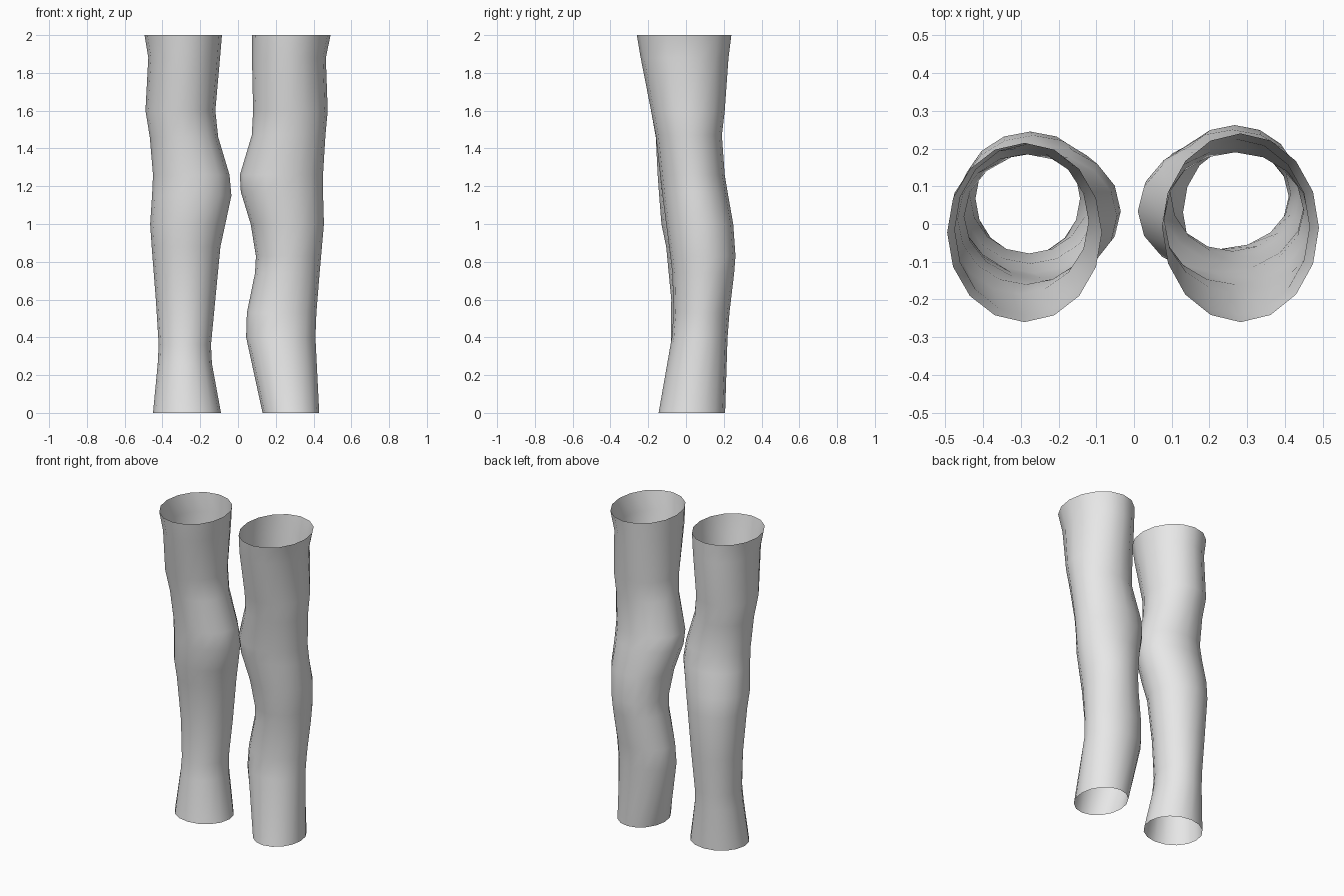
import bpy, bmesh, math

SIDES = 16

grey = bpy.data.materials.new("light grey")
grey.diffuse_color = (0.8, 0.8, 0.8, 1)

# Cross-sections from the top down: z, x min, x max, y min, y max
LEFT = [
    (2.00, -0.495, -0.085, -0.26, 0.215),
    (1.88, -0.475, -0.095, -0.24, 0.21),
    (1.60, -0.49, -0.12, -0.185, 0.20),
    (1.46, -0.467, -0.105, -0.16, 0.185),
    (1.26, -0.45, -0.045, -0.15, 0.19),
    (1.15, -0.455, -0.035, -0.142, 0.21),
    (1.00, -0.465, -0.067, -0.13, 0.235),
    (0.88, -0.457, -0.093, -0.105, 0.245),
    (0.60, -0.435, -0.12, -0.078, 0.23),
    (0.36, -0.42, -0.143, -0.08, 0.215),
    (0.26, -0.425, -0.138, -0.09, 0.21),
    (0.00, -0.45, -0.09, -0.13, 0.205),
]
RIGHT = [
    (2.00, 0.075, 0.49, -0.26, 0.24),
    (1.88, 0.074, 0.465, -0.24, 0.225),
    (1.60, 0.08, 0.475, -0.185, 0.205),
    (1.47, 0.073, 0.463, -0.16, 0.19),
    (1.26, 0.01, 0.45, -0.137, 0.205),
    (1.17, 0.015, 0.45, -0.127, 0.22),
    (1.00, 0.067, 0.455, -0.105, 0.25),
    (0.83, 0.095, 0.44, -0.083, 0.262),
    (0.74, 0.09, 0.432, -0.072, 0.255),
    (0.53, 0.047, 0.415, -0.066, 0.23),
    (0.40, 0.043, 0.41, -0.075, 0.22),
    (0.00, 0.13, 0.43, -0.145, 0.207),
]


def tube(name, sections):
    """Loft an open tube through elliptical rings."""
    bm = bmesh.new()
    rings = []
    for z, x0, x1, y0, y1 in sections:
        ring = []
        for i in range(SIDES):
            a = 2 * math.pi * i / SIDES
            ring.append(bm.verts.new((
                (x0 + x1) / 2 + (x1 - x0) / 2 * math.cos(a),
                (y0 + y1) / 2 + (y1 - y0) / 2 * math.sin(a), z)))
        rings.append(ring)
    for top, low in zip(rings, rings[1:]):
        for i in range(SIDES):
            j = (i + 1) % SIDES
            bm.faces.new((low[i], low[j], top[j], top[i])).smooth = True
    mesh = bpy.data.meshes.new(name)
    bm.to_mesh(mesh)
    bm.free()
    mesh.materials.append(grey)
    obj = bpy.data.objects.new(name, mesh)
    bpy.context.collection.objects.link(obj)
    return obj


# Pair of open sleeves, each slightly different
tube("left_leg_sleeve", LEFT)
tube("right_leg_sleeve", RIGHT)
